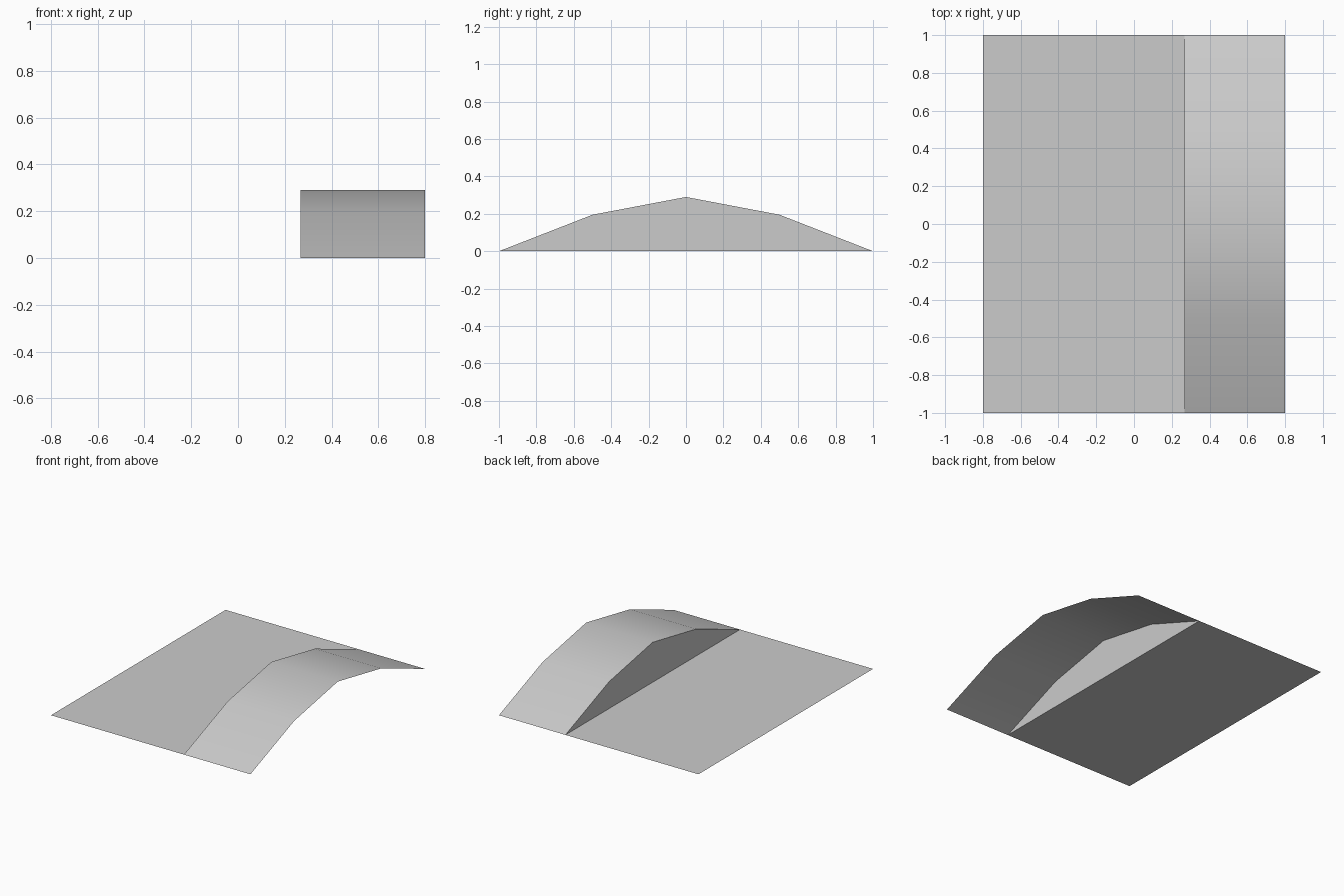
import bpy

cube = bpy.data.objects.get("Cube")
if cube:
    bpy.data.objects.remove(cube, do_unlink=True)

# Single pale grey material
grey = bpy.data.materials.new("pale_grey")
grey.use_nodes = True
colour = (0.6, 0.6, 0.6, 1)
grey.diffuse_color = colour
grey.node_tree.nodes["Principled BSDF"].inputs["Base Color"].default_value = colour

HALF_X, HALF_Y, SEAM = 0.8, 1.0, 0.267
HEIGHTS = [0, 0.195, 0.29, 0.195, 0]
STEP = 2 * HALF_Y / (len(HEIGHTS) - 1)
profile = [(-HALF_Y + i * STEP, z) for i, z in enumerate(HEIGHTS)]
n = len(profile)


def add_part(name, verts, faces, smooth=False):
    mesh = bpy.data.meshes.new(name)
    mesh.from_pydata(verts, [], faces)
    mesh.materials.append(grey)
    for poly in mesh.polygons:
        poly.use_smooth = smooth
    obj = bpy.data.objects.new(name, mesh)
    bpy.context.collection.objects.link(obj)
    return obj


# Flat ground sheet beside the arch
add_part("flat_sheet",
         [(-HALF_X, -HALF_Y, 0), (SEAM, -HALF_Y, 0), (SEAM, HALF_Y, 0), (-HALF_X, HALF_Y, 0)],
         [(0, 1, 2, 3)])

# Smooth arched strip, open underneath and at its outer side
add_part("arched_strip",
         [(x, y, z) for x in (SEAM, HALF_X) for y, z in profile],
         [(i, i + n, i + n + 1, i + 1) for i in range(n - 1)], smooth=True)

# Upright wall closing the gap between sheet and arch
add_part("side_wall", [(SEAM, y, z) for y, z in profile], [tuple(reversed(range(n)))])
